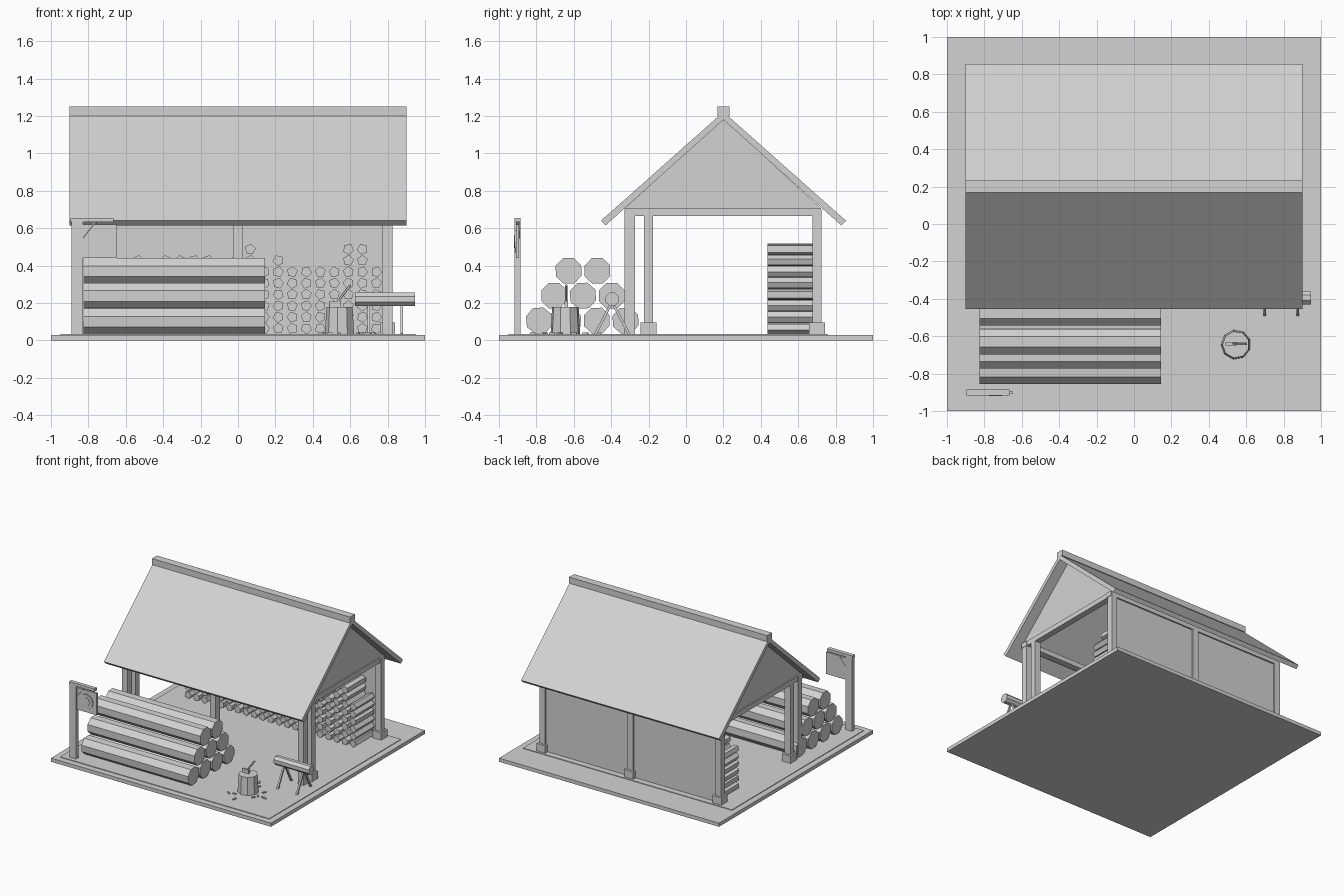
import bpy, math, random
from mathutils import Vector

random.seed(4)
if "Cube" in bpy.data.objects:
    bpy.data.objects.remove(bpy.data.objects["Cube"])

GREY = (0.65, 0.65, 0.65, 1)
mat = bpy.data.materials.new("plain_grey")
mat.use_nodes = True
mat.diffuse_color = GREY
mat.node_tree.nodes["Principled BSDF"].inputs["Base Color"].default_value = GREY


def make(name, verts, faces):
    mesh = bpy.data.meshes.new(name)
    mesh.from_pydata(verts, [], faces)
    mesh.materials.append(mat)
    ob = bpy.data.objects.new(name, mesh)
    bpy.context.collection.objects.link(ob)
    return ob


def box(name, x, y, z):
    """Box from (min, max) ranges."""
    verts = [(a, b, c) for a in x for b in y for c in z]
    faces = [(0, 1, 3, 2), (4, 6, 7, 5), (0, 4, 5, 1),
             (2, 3, 7, 6), (0, 2, 6, 4), (1, 5, 7, 3)]
    return make(name, verts, faces)


def prism(name, profile, x0, x1):
    """Extrude a (y, z) profile along x."""
    n = len(profile)
    verts = [(x, y, z) for x in (x0, x1) for y, z in profile]
    faces = [tuple(reversed(range(n))), tuple(range(n, 2 * n))]
    faces += [(i, (i + 1) % n, n + (i + 1) % n, n + i) for i in range(n)]
    return make(name, verts, faces)


def rod(name, a, b, r, sides, r2=None, spin=0.0):
    """Flat-sided cylinder or cone between two points."""
    a, b = Vector(a), Vector(b)
    q = (b - a).to_track_quat('Z', 'Y')
    verts = []
    for p, rad in ((a, r), (b, r2 or r)):
        for i in range(sides):
            t = spin + math.tau * i / sides
            verts.append(p + q @ Vector((rad * math.cos(t), rad * math.sin(t), 0)))
    faces = [tuple(reversed(range(sides))), tuple(range(sides, 2 * sides))]
    faces += [(i, (i + 1) % sides, sides + (i + 1) % sides, sides + i)
              for i in range(sides)]
    return make(name, verts, faces)


def around(c, h):
    return (c - h, c + h)


# Ground and yard slab
G = 0.035
box("ground", (-1, 1), (-1, 1), (0, 0.03))
box("yard_slab", (-0.95, 0.95), (-0.95, 0.76), (0.03, G))

# Shed posts with feet
for x, y in ((-0.8, -0.2), (0.8, -0.2), (-0.8, 0.7), (0, 0.7), (0.8, 0.7)):
    box("post", around(x, 0.026), around(y, 0.024), (G, 0.7))
    box("post_foot", around(x, 0.04), around(y, 0.042), (0.03, 0.095))
for x in (-0.8, 0, 0.8):
    box("front_post", around(x, 0.027), around(-0.3, 0.028), (G, 0.7))

# Beams and back wall
for y in (-0.3, 0.695):
    box("long_beam", (-0.83, 0.83), around(y, 0.027), (0.665, 0.705))
for x in (-0.8, 0.8):
    box("side_beam", around(x, 0.025), (-0.328, 0.722), (0.665, 0.705))
box("back_wall", (-0.8, 0.8), around(0.7, 0.01), (G, 0.67))

# Gables, roof slopes and ridge cap
RIDGE = 0.2
for x in (-0.8, 0.8):
    prism("gable", [(-0.328, 0.705), (0.722, 0.705), (RIDGE, 1.185)],
          x - 0.015, x + 0.015)
for s in (-1, 1):
    slope = [(RIDGE, 1.18), (RIDGE, 1.222),
             (RIDGE + s * 0.655, 0.64), (RIDGE + s * 0.63, 0.615)]
    prism("roof_slope", slope if s > 0 else slope[::-1], -0.9, 0.9)
    if s > 0:
        bpy.context.collection.objects[-1].data.flip_normals()
box("ridge_cap", (-0.9, 0.9), around(RIDGE, 0.032), (1.2, 1.25))

# Split firewood stacked against the back wall
tall = {11: 8, 18: 8, 19: 8, 13: 7, 20: 6}
for col in range(21):
    x = -0.76 + col * 0.075
    rows = tall.get(col, 6 if col > 13 else random.choice((6, 7)))
    for row in range(rows):
        rod("firewood", (x, 0.435, 0.064 + row * 0.0605),
            (x, 0.675, 0.064 + row * 0.0605), 0.03, 5,
            spin=random.uniform(0, math.tau))

# Pyramid of long logs
for row, (y0, count) in enumerate(((-0.785, 4), (-0.705, 3), (-0.628, 2))):
    for i in range(count):
        y, z = y0 + i * 0.154, 0.106 + row * 0.133
        rod("long_log", (-0.825, y, z), (0.145, y, z), 0.074, 8,
            spin=random.uniform(0.25, 0.5))

# Hanging sign on a pole
box("sign_pole", (-0.89, -0.83), around(-0.9, 0.016), (G, 0.64))
box("sign_arm", (-0.895, -0.665), around(-0.9, 0.016), (0.632, 0.655))
rod("sign_brace", (-0.85, -0.9, 0.52), (-0.76, -0.9, 0.635), 0.009, 4)
box("sign_board", (-0.83, -0.65), around(-0.9, 0.008), (0.44, 0.62))
for r, depth in ((0.06, 0.016), (0.035, 0.02)):
    rod("sign_disc", (-0.74, -0.9, 0.53), (-0.74, -0.9 - depth, 0.53), r, 12)

# Chopping block with axe
rod("chopping_block", (0.545, -0.645, G), (0.545, -0.645, 0.18), 0.08, 9, 0.072)
rod("axe_handle", (0.52, -0.64, 0.19), (0.6, -0.64, 0.295), 0.007, 5)
box("axe_head", (0.49, 0.55), around(-0.64, 0.009), (0.175, 0.21))

# Sawhorse carrying a short log
rod("sawhorse_log", (0.625, -0.395, 0.22), (0.945, -0.395, 0.22), 0.038, 8, spin=0.39)
for x in (0.7, 0.875):
    for s in (-1, 1):
        rod("sawhorse_leg", (x, -0.395 + s * 0.09, 0.033),
            (x, -0.395 - s * 0.02, 0.245), 0.01, 4, spin=math.pi / 4)

# Wood chips
for i in range(10):
    t = random.uniform(0, math.tau)
    d = random.uniform(0.11, 0.18)
    x, y = 0.545 + d * math.cos(t), -0.645 + d * math.sin(t)
    chip = box("wood_chip", (-0.015, 0.015), (-0.006, 0.006), (0, 0.008))
    chip.location = (x, y, G)
    chip.rotation_euler.z = t * 3
